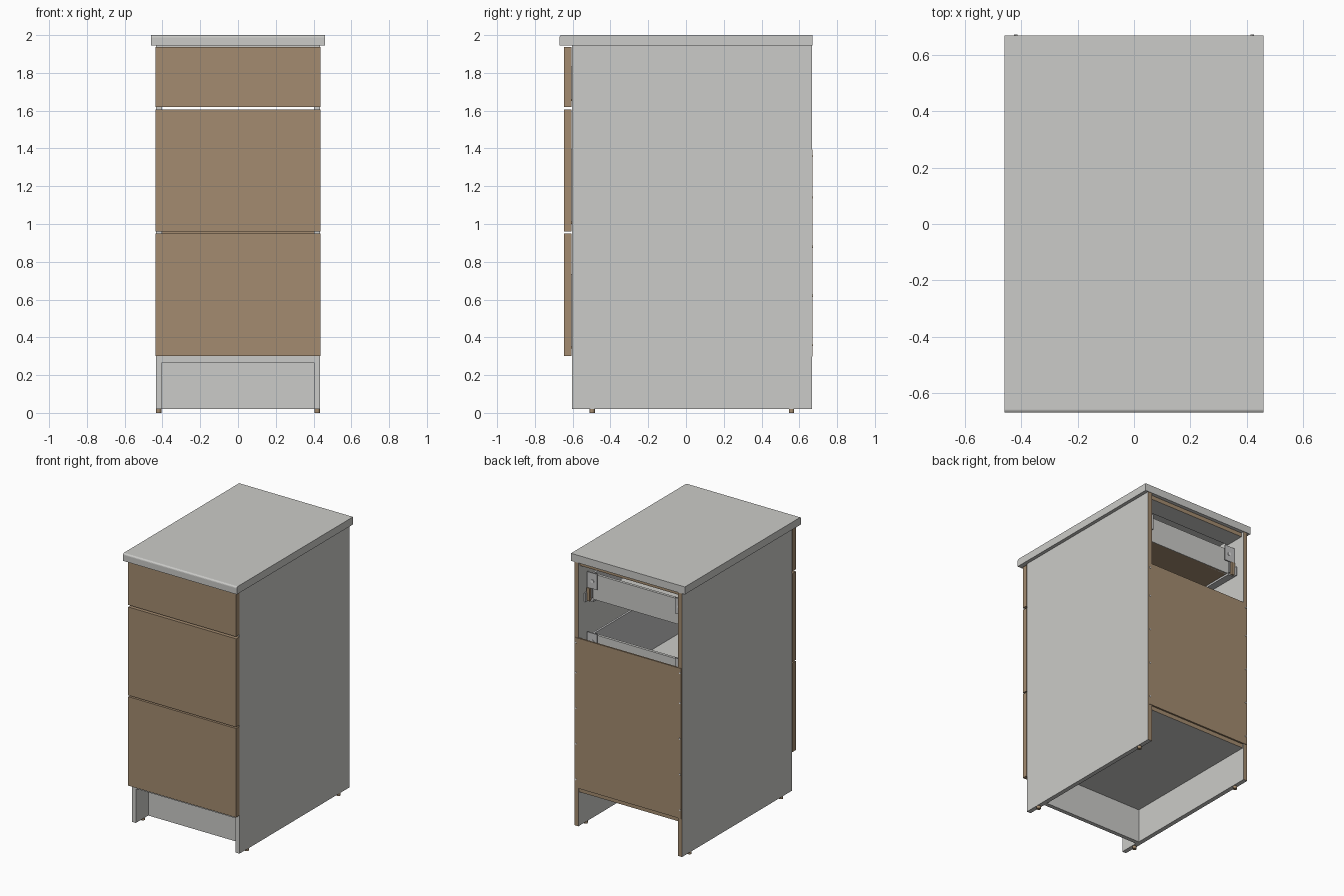
import bpy, bmesh
from mathutils import Matrix, Vector

if "Cube" in bpy.data.objects:
    bpy.data.objects.remove(bpy.data.objects["Cube"])


def material(name, rgb):
    m = bpy.data.materials.new(name)
    m.diffuse_color = (*rgb, 1)
    m.use_nodes = True
    m.node_tree.nodes["Principled BSDF"].inputs["Base Color"].default_value = m.diffuse_color
    return m


GREY = material("pale grey laminate", (0.60, 0.60, 0.58))
WOOD = material("tan wood", (0.37, 0.26, 0.16))
METAL = material("grey metal", (0.55, 0.55, 0.55))
WHITE = material("white plastic", (0.80, 0.80, 0.80))


def finish(name, bm, mats, rule=None):
    mesh = bpy.data.meshes.new(name)
    if rule:
        bm.normal_update()
        for f in bm.faces:
            f.material_index = 1 if rule(f.normal) else 0
    bm.to_mesh(mesh)
    bm.free()
    for m in mats:
        mesh.materials.append(m)
    ob = bpy.data.objects.new(name, mesh)
    bpy.context.collection.objects.link(ob)
    return ob


def box(name, x, y, z, *mats, rule=None, bevel_front=0):
    """Box from (min, max) ranges; rule(normal) picks the second material."""
    bm = bmesh.new()
    size = Vector((x[1] - x[0], y[1] - y[0], z[1] - z[0]))
    mid = Vector((sum(x) / 2, sum(y) / 2, sum(z) / 2))
    bmesh.ops.create_cube(bm, size=1, matrix=Matrix.Translation(mid) @ Matrix.Diagonal((*size, 1)))
    if bevel_front:
        edges = [e for e in bm.edges if all(v.co.y < y[0] + 1e-4 and v.co.z > z[1] - 1e-4 for v in e.verts)]
        bmesh.ops.bevel(bm, geom=edges, offset=bevel_front, segments=4, profile=0.5, affect='EDGES')
    return finish(name, bm, mats, rule)


def cylinder(name, centre, r, depth, axis, mat, sides=16):
    bm = bmesh.new()
    rot = Matrix.Rotation(1.5707963, 4, 'X') if axis == 'Y' else Matrix.Identity(4)
    bmesh.ops.create_cone(bm, cap_ends=True, segments=sides, radius1=r, radius2=r, depth=depth,
                          matrix=Matrix.Translation(centre) @ rot)
    return finish(name, bm, [mat])


def span(s, a, b):
    """Mirror an x range to side s."""
    return tuple(sorted((s * a, s * b)))


# Worktop with softened front edge
box("worktop", (-.46, .46), (-.67, .67), (1.945, 2), GREY, bevel_front=.012)

# Carcass: raw wood shows on the rear edges
rear = lambda n: n.y > .5
for s, side in ((-1, "left"), (1, "right")):
    box(f"{side}_side_panel", span(s, .403, .435), (-.603, .667), (.02, 1.945), GREY, WOOD, rule=rear)
    for y, end in ((-.497, "front"), (.558, "back")):
        cylinder(f"{side}_{end}_foot", (s * .42, y, .011), .014, .022, 'Z', WOOD)
box("bottom_panel", (-.403, .403), (-.60, .658), (.268, .30), GREY, WOOD, rule=rear)
box("plinth", (-.403, .403), (-.46, -.43), (.02, .268), GREY)
box("back_panel", (-.43, .43), (.658, .67), (.298, 1.395), WOOD)
for y, end in (((-.60, -.45), "front"), ((.50, .645), "back")):
    box(f"{end}_stretcher", (-.403, .403), y, (1.915, 1.944), GREY, WOOD, rule=rear)

# Back panel fixing screws
for s in (-1, 1):
    for z in (.36, .62, .88, 1.14, 1.36):
        cylinder("back_screw", (s * .42, .671, z), .006, .004, 'Y', WHITE, 8)

# Drawers: front bottom, front top, box bottom, box top
drawers = (("lower", .30, .95, .36, .735),
           ("middle", .96, 1.605, 1.02, 1.395),
           ("top", 1.62, 1.937, 1.67, 1.835))
for name, f0, f1, z0, z1 in drawers:
    box(f"{name}_drawer_front", (-.436, .436), (-.645, -.605), (f0, f1), WOOD)
    box(f"{name}_drawer_base", (-.36, .36), (-.605, .555), (z0 - .02, z0), WOOD, GREY, rule=lambda n: n.z > .5)
    box(f"{name}_drawer_back", (-.36, .36), (.54, .56), (z0 - .02, z1), GREY)
    for s, side in ((-1, "left"), (1, "right")):
        box(f"{name}_drawer_{side}_side", span(s, .36, .375), (-.605, .57), (z0 - .01, z1), METAL)
        # Runner: shelf under the drawer side and flange on the carcass
        box(f"{name}_{side}_runner", span(s, .35, .398), (-.58, .57), (z0 - .035, z0 - .021), METAL)
        box(f"{name}_{side}_runner_flange", span(s, .392, .4025), (-.58, .60), (z0 - .035, z0 + .03), METAL)
        # Rear bracket with a screw and a wooden-toned clip below it
        box(f"{name}_{side}_rear_bracket", span(s, .315, .395), (.571, .579), (z1 - .10, z1 + .015), METAL)
        cylinder(f"{name}_{side}_bracket_screw", (s * .35, .581, z1 - .045), .012, .006, 'Y', WHITE, 12)
        box(f"{name}_{side}_rear_clip", span(s, .37, .395), (.56, .585), (z0 - .03, z1 - .10), WOOD)
